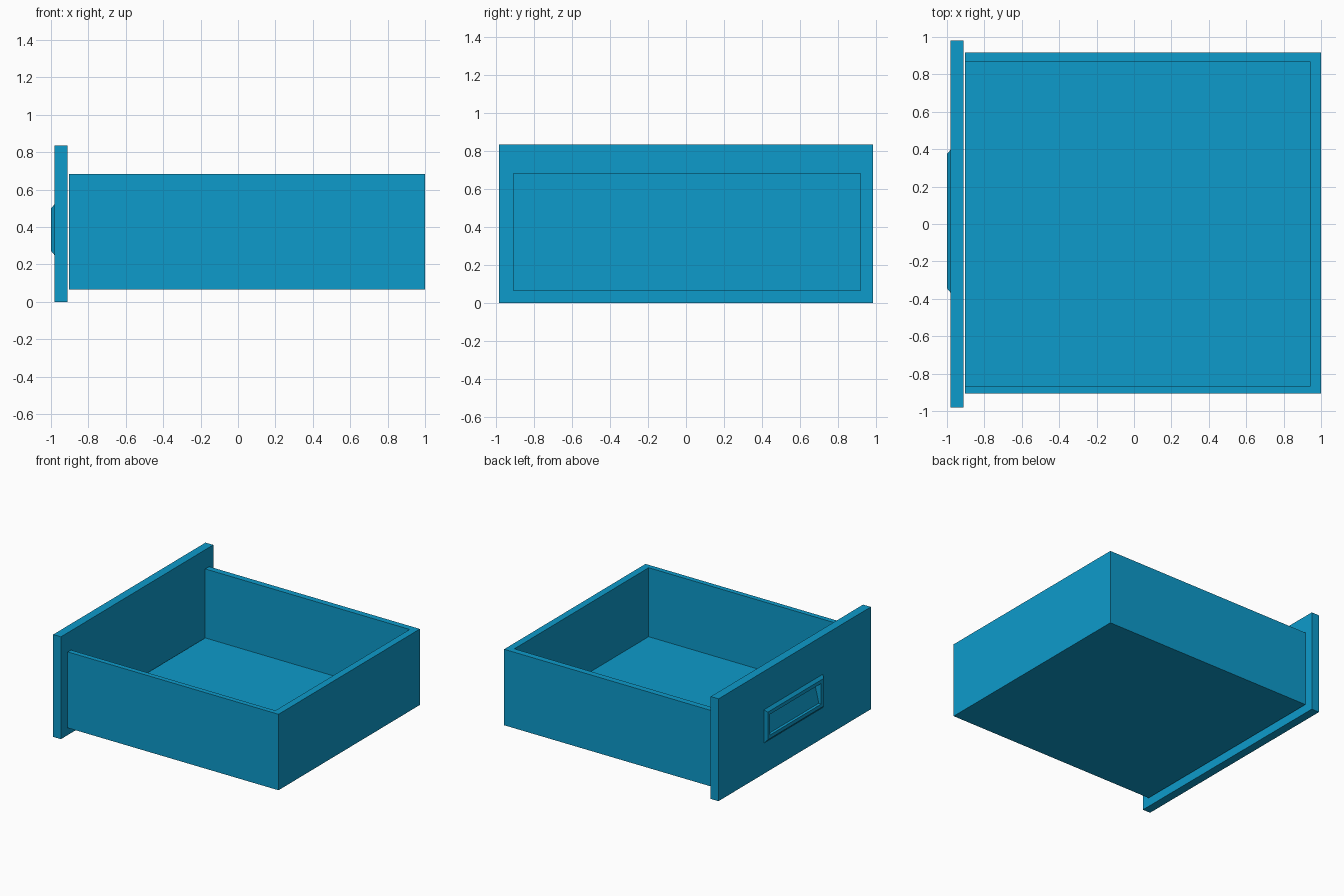
import bpy
import bmesh

cube = bpy.data.objects.get("Cube")
if cube:
    bpy.data.objects.remove(cube, do_unlink=True)

# One flat blue for the whole drawer
blue = bpy.data.materials.new("drawer_blue")
blue.use_nodes = True
colour = (0.004, 0.328, 0.597, 1.0)
blue.diffuse_color = colour
blue.node_tree.nodes["Principled BSDF"].inputs["Base Color"].default_value = colour


def loft(name, rings):
    """Join nested rectangles (x at bottom, x at top, y range, z range), capping both ends."""
    bm = bmesh.new()
    loops = []
    for x_low, x_high, (y0, y1), (z0, z1) in rings:
        corners = [(x_low, y0, z0), (x_low, y1, z0), (x_high, y1, z1), (x_high, y0, z1)]
        loops.append([bm.verts.new(c) for c in corners])
    for a, b in zip(loops, loops[1:]):
        for i in range(4):
            j = (i + 1) % 4
            bm.faces.new((a[i], a[j], b[j], b[i]))
    bm.faces.new(loops[0])
    bm.faces.new(loops[-1])
    bmesh.ops.recalc_face_normals(bm, faces=bm.faces)
    mesh = bpy.data.meshes.new(name)
    bm.to_mesh(mesh)
    bm.free()
    mesh.materials.append(blue)
    obj = bpy.data.objects.new(name, mesh)
    bpy.context.collection.objects.link(obj)
    return obj


def box(name, x, y, z):
    return loft(name, [(x[0], x[0], y, z), (x[1], x[1], y, z)])


def inset(span, amount):
    return (span[0] + amount, span[1] - amount)


# Tray: open at the top and towards the front panel
tray = box("drawer_tray", (-0.903, 1.0), (-0.906, 0.917), (0.065, 0.685))
cutter = box("tray_cutter", (-1.2, 0.943), (-0.865, 0.867), (0.122, 1.0))
cutter.hide_render = True
cut = tray.modifiers.new("hollow", "BOOLEAN")
cut.operation = "DIFFERENCE"
cut.solver = "EXACT"
cut.object = cutter
bpy.context.view_layer.objects.active = tray
bpy.ops.object.modifier_apply(modifier=cut.name)
bpy.data.objects.remove(cutter, do_unlink=True)

# Front panel with a raised bevelled grip and a recess that deepens upward
panel_y, panel_z = (-0.982, 0.982), (0.0, 0.835)
grip_y, grip_z = (-0.367, 0.397), (0.25, 0.522)
face, rim = -0.981, -1.0
loft("front_panel", [
    (-0.911, -0.911, panel_y, panel_z),
    (face, face, panel_y, panel_z),
    (face, face, grip_y, grip_z),
    (rim, rim, inset(grip_y, 0.023), inset(grip_z, 0.023)),
    (rim, rim, inset(grip_y, 0.052), inset(grip_z, 0.052)),
    (-0.98, -0.94, inset(grip_y, 0.054), inset(grip_z, 0.054)),
])
